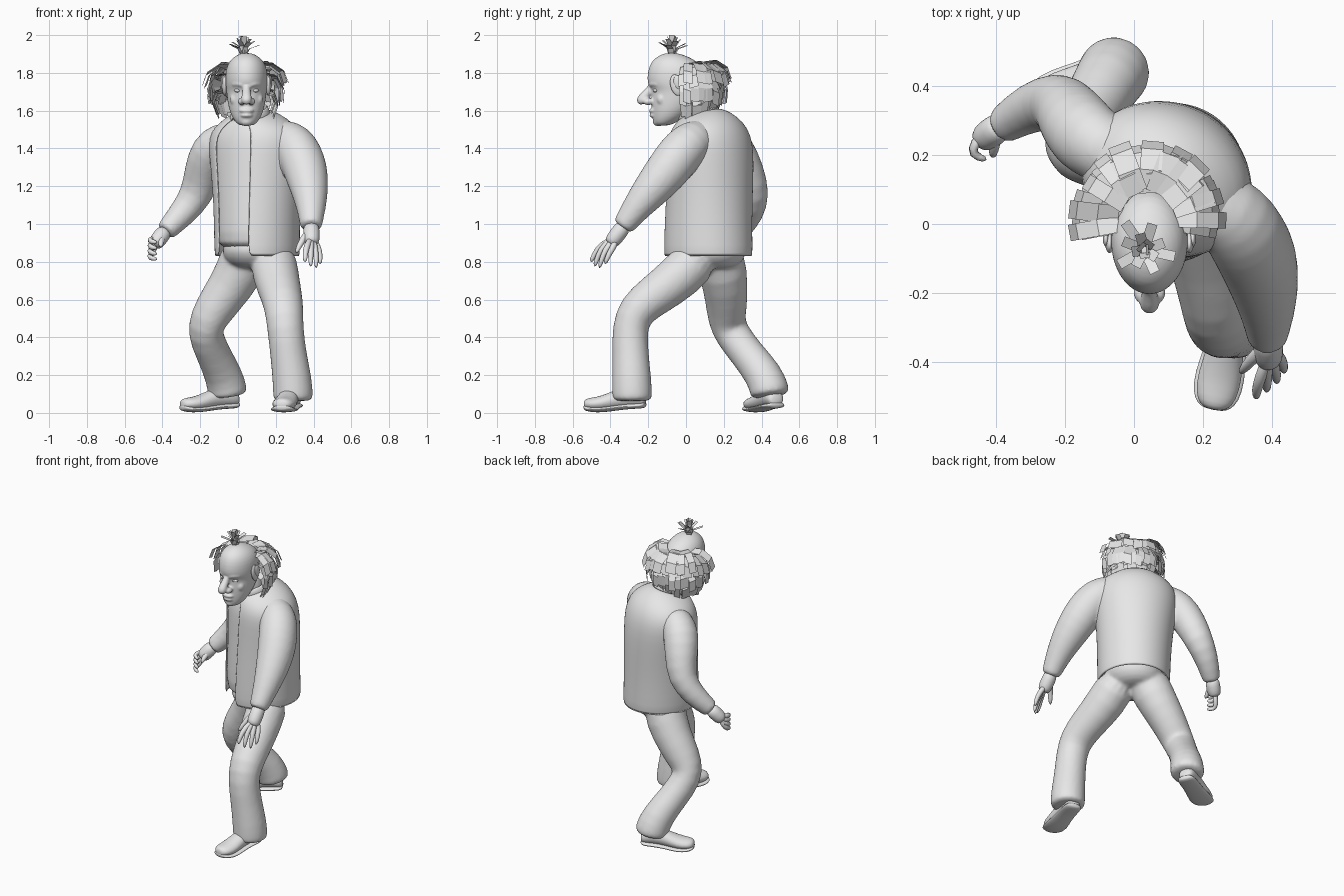
import bpy, bmesh, math, random
from mathutils import Vector, Matrix

random.seed(4)
cube = bpy.data.objects.get("Cube")
if cube:
    bpy.data.objects.remove(cube, do_unlink=True)

GREY = (0.8, 0.8, 0.8, 1)
mat = bpy.data.materials.new("plain_grey")
mat.use_nodes = True
mat.diffuse_color = GREY
mat.node_tree.nodes["Principled BSDF"].inputs["Base Color"].default_value = GREY


def finish(name, bm, smooth=True, subdiv=1, thick=0, voxel=0):
    """Turn a bmesh into an object; voxel melts its overlapping pieces together."""
    bmesh.ops.recalc_face_normals(bm, faces=bm.faces)
    for f in bm.faces:
        f.smooth = smooth
    me = bpy.data.meshes.new(name)
    bm.to_mesh(me)
    bm.free()
    me.materials.append(mat)
    ob = bpy.data.objects.new(name, me)
    bpy.context.collection.objects.link(ob)
    if thick:
        mod = ob.modifiers.new("cloth", 'SOLIDIFY')
        mod.thickness = thick
        mod.offset = 0
    if subdiv:
        mod = ob.modifiers.new("round", 'SUBSURF')
        mod.levels = mod.render_levels = subdiv
    if voxel:
        mod = ob.modifiers.new("melt", 'REMESH')
        mod.mode = 'VOXEL'
        mod.voxel_size = voxel
        mod.use_smooth_shade = True
        mod = ob.modifiers.new("soften", 'SMOOTH')
        mod.factor = 0.5
        mod.iterations = 6


def loft(bm, rings, n=20, arc=None):
    """Skin a row of ellipses (centre, u, v); arc leaves the skin open."""
    a0, a1 = arc or (0, math.tau)
    steps = n if arc is None else n + 1
    rows = []
    for c, u, v in rings:
        angles = [a0 + (a1 - a0) * i / n for i in range(steps)]
        rows.append([bm.verts.new(c + u * math.cos(t) + v * math.sin(t)) for t in angles])
    for r0, r1 in zip(rows, rows[1:]):
        for i in range(n):
            j = (i + 1) % steps
            bm.faces.new((r0[i], r0[j], r1[j], r1[i]))
    if arc is None:
        bm.faces.new(rows[0][::-1])
        bm.faces.new(rows[-1])


def tube(bm, pts, n=16):
    """Round limb through points (x, y, z, radius)."""
    P = [Vector(p[:3]) for p in pts]
    u = Vector((1, 0.2, 0.1))
    rings = []
    for i, p in enumerate(pts):
        t = (P[min(i + 1, len(P) - 1)] - P[max(i - 1, 0)]).normalized()
        u = (u - t * u.dot(t)).normalized()
        rings.append((P[i], u * p[3], t.cross(u) * p[3]))
    loft(bm, rings, n)


def ball(bm, loc, size, rot=0):
    m = Matrix.Translation(loc) @ Matrix.Rotation(rot, 4, 'X') @ Matrix.Diagonal((*size, 1))
    bmesh.ops.create_uvsphere(bm, u_segments=16, v_segments=10, radius=1, matrix=m)


# Torso, turned towards the right
TURN = math.radians(28)
SIDE = Vector((math.cos(TURN), -math.sin(TURN), 0))
BACK = Vector((math.sin(TURN), math.cos(TURN), 0))


def body_rings(levels, k=1.0):
    return [(Vector((x, y, z)), SIDE * a * k, (BACK * b + Vector((0, 0, lift))) * k)
            for z, x, y, a, b, lift in levels]


# Open jacket and collar
levels = [(.825, .102, .118, .218, .234, 0), (.95, .1, .118, .22, .23, 0),
          (1.1, .1, .122, .225, .225, 0), (1.25, .098, .128, .238, .22, 0),
          (1.38, .095, .13, .252, .215, 0), (1.46, .092, .125, .252, .203, .01),
          (1.52, .088, .115, .215, .177, .02), (1.56, .075, .095, .15, .14, .03),
          (1.58, .065, .075, .1, .105, .03)]
front = -math.pi / 2
bm = bmesh.new()
loft(bm, body_rings(levels), 36, (front + 0.3, front - 0.6 + math.tau))
finish("jacket", bm, thick=0.01)
bm = bmesh.new()
loft(bm, body_rings([(1.56, .065, .07, .105, .11, .025), (1.61, .06, .06, .09, .1, .03)]),
     24, (front + 0.35, front - 0.6 + math.tau))
finish("collar", bm, thick=0.012)

# Shirt body melted together with both sleeves
bm = bmesh.new()
loft(bm, body_rings([(.845, .102, .118, .21, .225, 0)] + levels[1:], 0.97), 28)
tube(bm, [(.16, .1, 1.46, .085), (.24, .06, 1.455, .105), (.295, .015, 1.425, .118),
          (.33, -.04, 1.365, .122), (.36, -.1, 1.28, .12), (.38, -.185, 1.18, .102),
          (.388, -.26, 1.09, .08), (.387, -.325, 1.0, .061), (.387, -.34, .98, .059)])
tube(bm, [(0, .17, 1.45, .085), (-.09, .215, 1.445, .102), (-.145, .255, 1.39, .114),
          (-.185, .315, 1.28, .103), (-.217, .36, 1.15, .09),
          (-.3, .34, 1.05, .074), (-.375, .29, .97, .057), (-.388, .282, .957, .055)])
finish("shirt_and_sleeves", bm, voxel=0.011)


# Hands: a palm, then fingers from knuckle through a bend to the tip
def hand(name, wrist, knuckles, fingers, thumb):
    bm = bmesh.new()
    w, k = Vector(wrist), Vector(knuckles)
    tube(bm, [(*w, .042), (*w.lerp(k, .5), .045), (*k, .043), (*k.lerp(w, -.2), .03)])
    for root, bend, tip in fingers:
        tube(bm, [(*k.lerp(w, .2), .016), (*root, .019), (*bend, .016), (*tip, .011)], 8)
    tube(bm, [(*w.lerp(k, .3), .022), (*thumb[0], .02), (*thumb[1], .012)], 8)
    finish(name, bm)


hand("left_hand", (.388, -.32, 1.0), (.39, -.39, .91),
     [((x, y, .89), (x + dx, y - .035, .84), (x + dx, y - .055, tip))
      for x, y, dx, tip in [(.365, -.45, -.01, .797), (.385, -.43, 0, .77),
                            (.404, -.405, .01, .762), (.42, -.375, .015, .785)]],
     [(.34, -.395, .92), (.305, -.435, .84)])
hand("right_hand", (-.38, .29, .97), (-.435, .25, .9),
     [((-.462, .24, z + .01), (-.473, .2, z), (-.425, .185, z - .01))
      for z in (.91, .88, .85, .822)],
     [(-.405, .235, .92), (-.41, .19, .875)])

# Trousers: seat and both legs melted into one piece
bm = bmesh.new()
loft(bm, body_rings([(.76, .1, .13, .09, .11, 0), (.79, .1, .13, .16, .17, 0),
                     (.85, .105, .12, .19, .21, 0), (.93, .105, .12, .18, .2, 0)]))
tube(bm, [(.18, .1, .86, .13), (.2, -.03, .72, .125), (.23, -.165, .622, .112),
          (.245, -.265, .545, .105), (.25, -.3, .45, .097), (.268, -.293, .3, .098),
          (.288, -.287, .17, .107), (.292, -.285, .08, .108), (.292, -.285, .06, .105)])
tube(bm, [(.05, .16, .88, .14), (.01, .2, .74, .13), (-.09, .215, .6, .115),
          (-.163, .215, .49, .102), (-.177, .24, .42, .096), (-.13, .325, .31, .092),
          (-.075, .415, .2, .102), (-.055, .445, .115, .108), (-.052, .447, .085, .104)])
finish("trousers", bm, voxel=0.011)


# Shoes: upper and sole skinned from heel to toe (position, half width, height, lift)
def shoe(name, x, y, turn):
    m = Matrix.Translation((x, y, 0)) @ Matrix.Rotation(turn, 4, 'Z')
    stations = [(.155, .03, .05, .04), (.14, .05, .09, .032), (.07, .052, .12, .03),
                (0, .053, .105, .022), (-.08, .066, .08, .01), (-.14, .06, .068, .013),
                (-.168, .042, .055, .02), (-.178, .018, .035, .025)]
    parts = [("upper", lambda w, h, z: (w, z + h / 2, h / 2)),
             ("sole", lambda w, h, z: (w * 1.08 + .004, z + .006, .015))]
    for part, shape in parts:
        bm = bmesh.new()
        rings = []
        for s, w, h, z in stations:
            half, mid, rise = shape(w, h, z)
            rings.append((Vector((0, s, mid)), Vector((half, 0, 0)), Vector((0, 0, rise))))
        loft(bm, rings)
        bm.transform(m)
        finish(name + "_" + part, bm)


shoe("left_shoe", .265, -.365, -0.2)
shoe("right_shoe", -.14, .415, -1.12)

# Head melted together with nose, brow, cheeks, lips and chin
CX = .045
bm = bmesh.new()
loft(bm, [(Vector((CX, y, z)), Vector((a, 0, 0)), Vector((0, b, 0))) for z, y, a, b in [
    (1.52, -.125, .035, .035), (1.535, -.115, .055, .058), (1.565, -.092, .077, .087),
    (1.61, -.07, .094, .112), (1.66, -.05, .103, .135), (1.7, -.042, .107, .138),
    (1.72, -.045, .11, .143), (1.745, -.05, .112, .156), (1.79, -.052, .113, .154),
    (1.835, -.056, .106, .14), (1.87, -.065, .085, .111), (1.893, -.073, .055, .068),
    (1.906, -.078, .022, .028)]], 24)
tube(bm, [(CX, -.175, 1.745, .018), (CX, -.193, 1.705, .022), (CX, -.222, 1.675, .028),
          (CX, -.24, 1.653, .031), (CX, -.228, 1.632, .02)], 12)
ball(bm, (CX, -.17, 1.6), (.042, .028, .014))
ball(bm, (CX, -.168, 1.575), (.036, .027, .013))
ball(bm, (CX, -.147, 1.543), (.036, .03, .026))
for s in (-1, 1):
    ball(bm, (CX + s * .026, -.2, 1.648), (.021, .03, .019))
    ball(bm, (CX + s * .055, -.128, 1.66), (.035, .03, .035))
    tube(bm, [(CX + s * .012, -.192, 1.732, .012), (CX + s * .045, -.18, 1.745, .015),
              (CX + s * .08, -.146, 1.737, .01)], 8)
finish("head", bm, voxel=0.006)
bm = bmesh.new()
tube(bm, [(.065, .1, 1.48, .09), (.055, .04, 1.58, .085), (CX, 0, 1.68, .08)])
finish("neck", bm)

bm = bmesh.new()
for s in (-1, 1):
    ball(bm, (CX + s * .044, -.16, 1.707), (.022, .016, .011))
finish("eyes", bm)
bm = bmesh.new()
for s in (-1, 1):
    ball(bm, (CX + s * .116, -.05, 1.735), (.014, .034, .058), 0.25)
    ball(bm, (CX + s * .126, -.04, 1.75), (.01, .026, .038), 0.25)
finish("ears", bm)


# Hair: flat ribbons, hanging a little lower at the sides
def ribbon(bm, pts, side, width):
    row = None
    for p in pts:
        new = [bm.verts.new(p + side * w) for w in (-width / 2, width / 2)]
        if row:
            bm.faces.new((row[0], row[1], new[1], new[0]))
        row = new


bm = bmesh.new()
middle = Vector((CX - .008, .015, 0))
layers = [(26, .06, [(.08, 1.845), (.14, 1.855), (.2, 1.82), (.222, 1.76)]),
          (26, .05, [(.1, 1.79), (.165, 1.79), (.2, 1.73), (.195, 1.66)]),
          (26, .045, [(.09, 1.72), (.155, 1.71), (.175, 1.66), (.15, 1.59)])]
for count, width, profile in layers:
    for i in range(count):
        t = -0.15 + (math.pi + 0.3) * (i + random.uniform(-.3, .3)) / (count - 1)
        out = Vector((math.cos(t), math.sin(t), 0))
        grow, drop = random.uniform(.92, 1.05), random.uniform(-.02, .015)
        sag = abs(out.x) * 0.1
        pts = [middle + out * r * grow + Vector((0, 0, z + drop - sag * r))
               for r, z in profile]
        lean = Vector((0, 0, random.uniform(-.35, .35)))
        ribbon(bm, pts, out.cross(Vector((0, 0, 1))) + lean, width * random.uniform(.7, 1.1))
finish("hair_fringe", bm, smooth=False, subdiv=0)

bm = bmesh.new()
root = Vector((.03, -.075, 1.89))
for i in range(15):
    t = i * 2.4
    out = Vector((math.cos(t), math.sin(t), 0))
    reach = .012 + .085 * i / 14
    top = .11 - .055 * i / 14
    pts = [root + out * .008, root + out * reach * .35 + Vector((0, 0, top * .65)),
           root + out * reach + Vector((0, 0, top))]
    ribbon(bm, pts, out.cross(Vector((0, 0, 1))), .03)
finish("hair_tuft", bm, smooth=False, subdiv=0)
